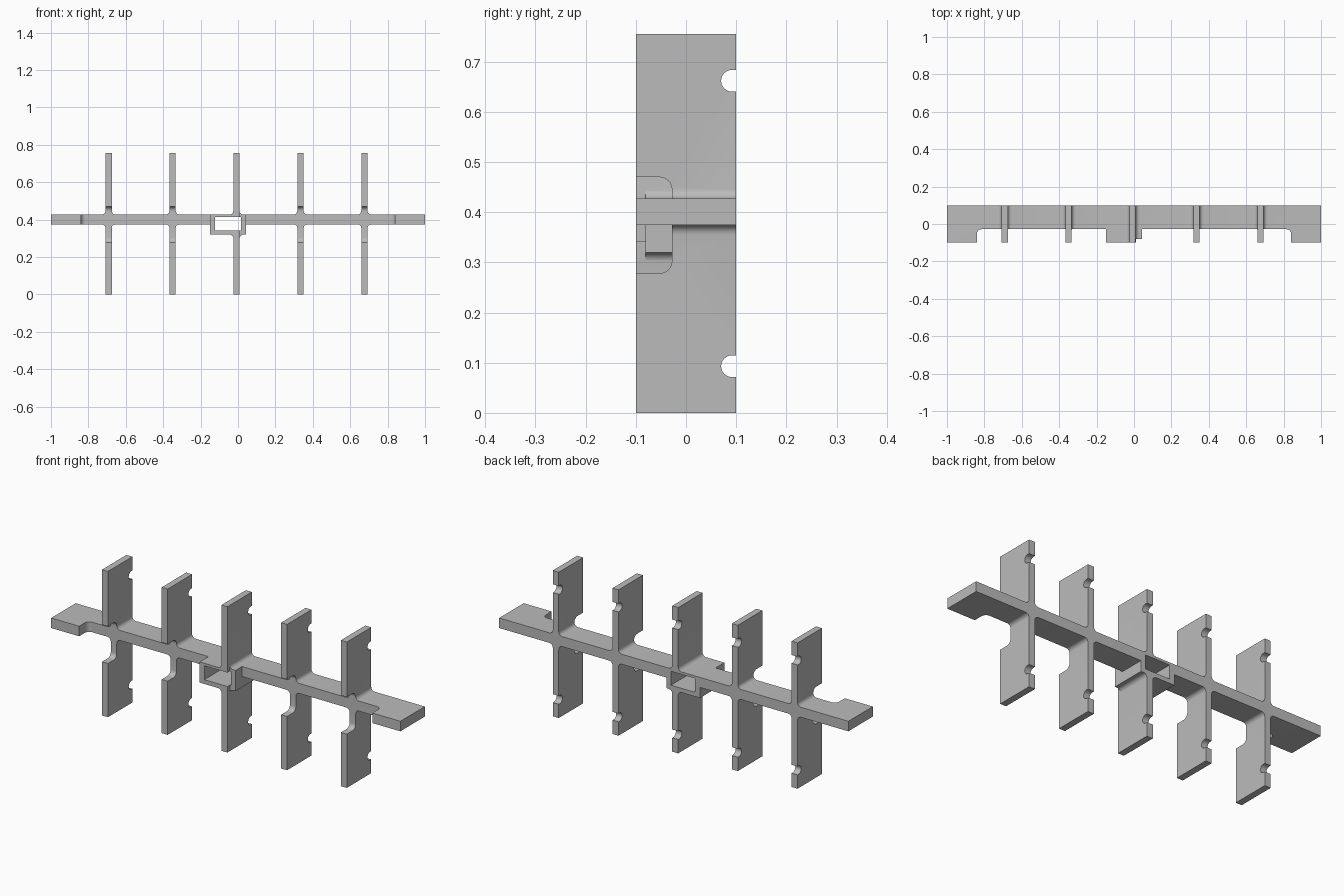
import bpy, bmesh, math
from mathutils import Vector

if "Cube" in bpy.data.objects:
    bpy.data.objects.remove(bpy.data.objects["Cube"], do_unlink=True)

HALF, FILLET = 0.017, 0.02        # rib half thickness, root fillet radius
TOP, BOTTOM, HEIGHT = 0.427, 0.375, 0.755
DEPTH = 0.1
RIBS = [-0.008 + 0.342 * i for i in range(-2, 3)]
BOX_L, BOX_R, BOX_Z = -0.15, 0.043, 0.32

grey = bpy.data.materials.new("light grey")
grey.use_nodes = True
colour = (0.5, 0.5, 0.5, 1)
grey.diffuse_color = colour
grey.node_tree.nodes["Principled BSDF"].inputs["Base Color"].default_value = colour


def make_object(name, bm):
    bmesh.ops.recalc_face_normals(bm, faces=bm.faces)
    mesh = bpy.data.meshes.new(name)
    bm.to_mesh(mesh)
    bm.free()
    obj = bpy.data.objects.new(name, mesh)
    bpy.context.collection.objects.link(obj)
    return obj


def prism(name, points, direction):
    """Extrude a closed 3D outline along a direction."""
    bm = bmesh.new()
    face = bm.faces.new([bm.verts.new(p) for p in points])
    new = bmesh.ops.extrude_face_region(bm, geom=[face])["geom"]
    bmesh.ops.translate(bm, vec=Vector(direction),
                        verts=[v for v in new if isinstance(v, bmesh.types.BMVert)])
    return make_object(name, bm)


def block(name, x0, x1, y0, y1, z0, z1):
    outline = [(x0, y0, z0), (x1, y0, z0), (x1, y0, z1), (x0, y0, z1)]
    return prism(name, outline, (0, y1 - y0, 0))


def rib_path(c, base, tip, steps=6):
    """One rib outline, left to right, with filleted roots."""
    s = 1 if tip > base else -1
    left = []
    for k in range(steps + 1):
        a = k * math.pi / 2 / steps
        left.append((-HALF - FILLET + FILLET * math.sin(a),
                     base + s * FILLET * (1 - math.cos(a))))
    left.append((-HALF, tip))
    return [(c + x, z) for x, z in left] + [(c - x, z) for x, z in reversed(left)]


# Beam, ribs and middle box as one solid cross-section
upper = [(-1, TOP)]
lower = [(-1, BOTTOM)]
for i, c in enumerate(RIBS):
    upper += rib_path(c, TOP, HEIGHT)
    if i == 2:
        lower += [(BOX_L, BOTTOM), (BOX_L, BOX_Z)]
        lower += rib_path(c, BOX_Z, 0)
        lower += [(BOX_R, BOX_Z), (BOX_R, BOTTOM)]
    else:
        lower += rib_path(c, BOTTOM, 0)
upper.append((1, TOP))
lower.append((1, BOTTOM))
outline = [(x, -DEPTH, z) for x, z in upper + lower[::-1]]
rack = prism("ribbed_beam", outline, (0, 2 * DEPTH, 0))


def front_recess(name, inner, outer):
    """Cutter with rounded back edges, square at the middle box."""
    cutter = block(name, min(inner, outer), max(inner, outer), -0.2, -0.028, 0.278, 0.47)
    bm = bmesh.new()
    bm.from_mesh(cutter.data)
    edges = [e for e in bm.edges
             if all(v.co.y > -0.1 for v in e.verts)
             and not all(abs(v.co.x - inner) < 0.001 for v in e.verts)]
    bmesh.ops.bevel(bm, geom=edges, offset=0.025, segments=6, profile=0.5, affect='EDGES')
    bm.to_mesh(cutter.data)
    bm.free()
    return cutter


def back_slot(name, z, r=0.0217):
    """Round-ended slot across the back of every rib."""
    arc = [math.pi * (0.5 + k / 16) for k in range(17)]
    pts = [(-0.9, 0.0917 + r * math.cos(a), z + r * math.sin(a)) for a in arc]
    pts += [(-0.9, 0.2, z - r), (-0.9, 0.2, z + r)]
    return prism(name, pts, (1.8, 0, 0))


cutters = [
    front_recess("left_recess", BOX_R, 0.84),
    front_recess("right_recess", BOX_L, -0.84),
    back_slot("upper_slot", 0.662),
    back_slot("lower_slot", HEIGHT - 0.662),
    block("box_opening", -0.123, 0.016, -0.2, 0.2, 0.342, 0.414),
    block("box_step", 0.0095, 0.06, -0.2, -0.081, 0.29, 0.46),
]

# Cut the openings, then drop the cutters
bpy.context.view_layer.objects.active = rack
for cutter in cutters:
    cutter.hide_render = True
    mod = rack.modifiers.new(cutter.name, 'BOOLEAN')
    mod.operation, mod.solver, mod.object = 'DIFFERENCE', 'EXACT', cutter
    bpy.ops.object.modifier_apply(modifier=mod.name)
    bpy.data.objects.remove(cutter, do_unlink=True)

rack.data.materials.clear()
rack.data.materials.append(grey)
for p in rack.data.polygons:
    p.material_index = 0
bpy.ops.object.select_all(action='DESELECT')
rack.select_set(True)
bpy.ops.object.shade_smooth_by_angle(angle=math.radians(30))
